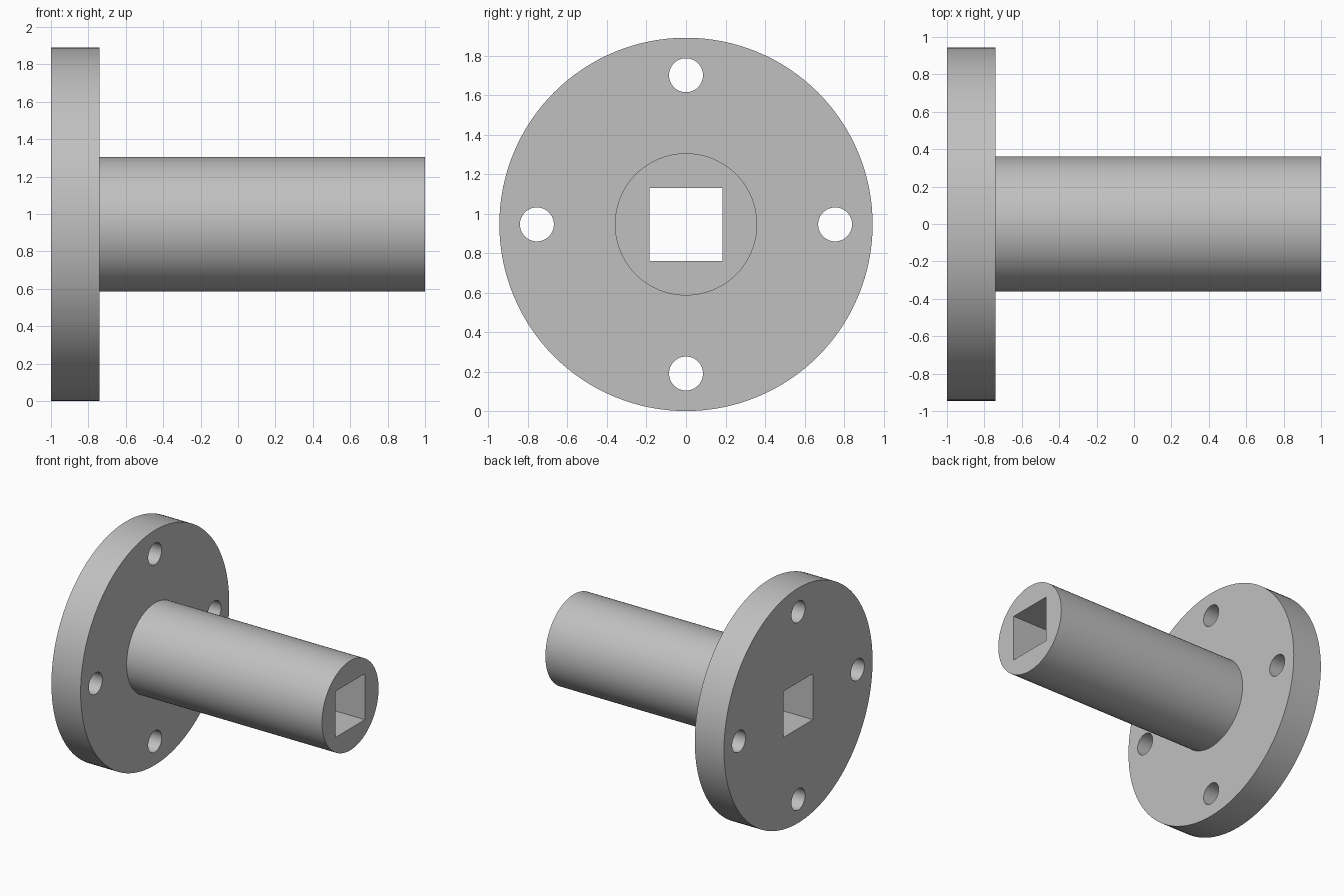
import bpy
import math
from mathutils import Vector

cube = bpy.data.objects.get("Cube")
if cube:
    bpy.data.objects.remove(cube, do_unlink=True)

FLANGE_R, BARREL_R, HOLE_R = 0.945, 0.36, 0.086
BOLT_CIRCLE, SOCKET = 0.755, 0.37
BACK, STEP, FRONT = -1.0, -0.74, 1.0
AXIS_Z = FLANGE_R

grey = bpy.data.materials.new("plain grey")
grey.use_nodes = True
colour = (0.53, 0.53, 0.53, 1)
grey.diffuse_color = colour
grey.node_tree.nodes["Principled BSDF"].inputs["Base Color"].default_value = colour


def rod(name, radius, x0, x1, y=0, z=0, sides=128):
    """Cylinder along x, placed relative to the main axis."""
    bpy.ops.mesh.primitive_cylinder_add(
        vertices=sides, radius=radius, depth=x1 - x0,
        location=((x0 + x1) / 2, y, AXIS_Z + z), rotation=(0, math.pi / 2, 0))
    ob = bpy.context.object
    ob.name = name
    ob.data.materials.append(grey)
    return ob


def combine(target, tool, operation):
    """Apply a boolean and discard the tool object."""
    tool.hide_render = True
    mod = target.modifiers.new(operation, "BOOLEAN")
    mod.operation, mod.object, mod.solver = operation, tool, "EXACT"
    bpy.ops.object.select_all(action="DESELECT")
    bpy.context.view_layer.objects.active = target
    target.select_set(True)
    bpy.ops.object.modifier_apply(modifier=mod.name)
    bpy.data.objects.remove(tool, do_unlink=True)


# Flange disc with the barrel joined to it
body = rod("flanged_sleeve", FLANGE_R, BACK, STEP)
combine(body, rod("barrel", BARREL_R, STEP - 0.1, FRONT), "UNION")

# Four bolt holes around the flange
for i in range(4):
    a = i * math.pi / 2
    hole = rod("bolt_hole_cutter", HOLE_R, BACK - 0.1, STEP + 0.1,
               BOLT_CIRCLE * math.cos(a), BOLT_CIRCLE * math.sin(a), 48)
    combine(body, hole, "DIFFERENCE")

# Square socket through the full length
bpy.ops.mesh.primitive_cube_add(size=1, location=Vector((0, 0, AXIS_Z)))
socket = bpy.context.object
socket.name = "socket_cutter"
socket.scale = (FRONT - BACK + 0.2, SOCKET, SOCKET)
socket.data.materials.append(grey)
bpy.context.view_layer.update()
combine(body, socket, "DIFFERENCE")

# Smooth round walls, crisp edges
bpy.ops.object.shade_smooth_by_angle(angle=math.radians(30))
